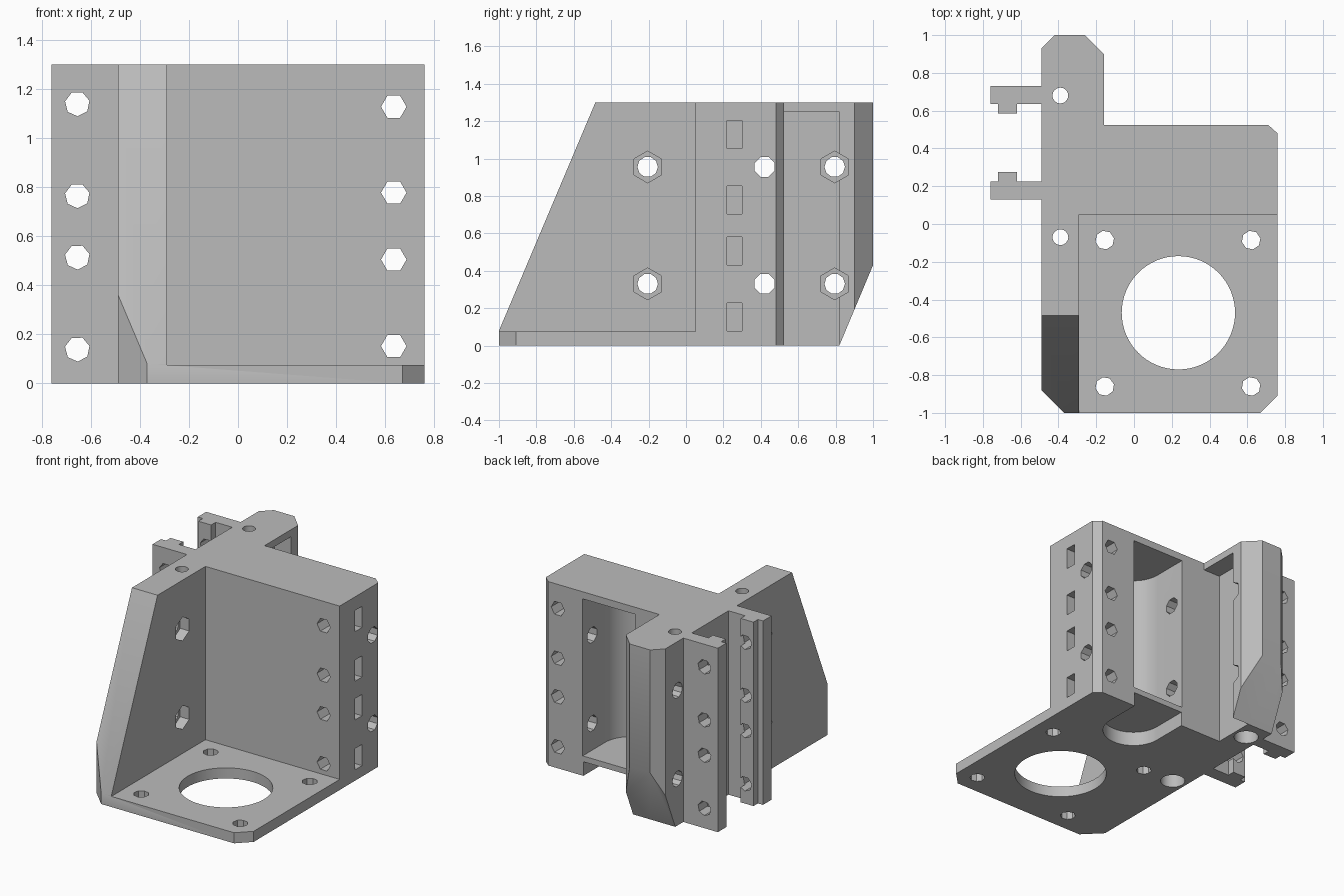
import bpy, bmesh
from math import sin, cos, pi, radians

if "Cube" in bpy.data.objects:
    bpy.data.objects.remove(bpy.data.objects["Cube"], do_unlink=True)

grey = bpy.data.materials.new("plain grey")
grey.use_nodes = True
grey.diffuse_color = (0.5, 0.5, 0.5, 1)
grey.node_tree.nodes["Principled BSDF"].inputs["Base Color"].default_value = (0.5, 0.5, 0.5, 1)


def prism(name, outline, axis, lo, hi):
    """Extrude a 2D outline along an axis from lo to hi."""
    place = {"x": lambda a, b, t: (t, a, b),
             "y": lambda a, b, t: (a, t, b),
             "z": lambda a, b, t: (a, b, t)}[axis]
    bm = bmesh.new()
    ends = [[bm.verts.new(place(a, b, t)) for a, b in outline] for t in (lo, hi)]
    bm.faces.new(ends[0])
    bm.faces.new(ends[1])
    n = len(outline)
    for i in range(n):
        j = (i + 1) % n
        bm.faces.new((ends[0][i], ends[0][j], ends[1][j], ends[1][i]))
    bmesh.ops.recalc_face_normals(bm, faces=bm.faces)
    mesh = bpy.data.meshes.new(name)
    bm.to_mesh(mesh)
    bm.free()
    mesh.materials.append(grey)
    obj = bpy.data.objects.new(name, mesh)
    bpy.context.collection.objects.link(obj)
    return obj


def rect(a0, a1, b0, b1):
    return [(a0, b0), (a1, b0), (a1, b1), (a0, b1)]


def ngon(a, b, r, n, phase=0.0):
    return [(a + r * cos(phase + 2 * pi * i / n), b + r * sin(phase + 2 * pi * i / n))
            for i in range(n)]


def u_shape(x, y, r, back, n=32):
    arc = [(x + r * cos(pi + pi * i / n), y + r * sin(pi + pi * i / n)) for i in range(n + 1)]
    return arc + [(x + r, back), (x - r, back)]


# Whole plan outline: base, block, fin and the two clamp flanges
H = 1.3
jaw = [(-0.49, 0.13), (-0.76, 0.13), (-0.76, 0.225), (-0.72, 0.225),
       (-0.72, 0.275), (-0.62, 0.275), (-0.62, 0.225), (-0.49, 0.225)]
other_jaw = [(x, 0.86 - y) for x, y in reversed(jaw)]
plan = [(-0.37, -1), (0.67, -1), (0.76, -0.91), (0.76, 0.48), (0.71, 0.525),
        (-0.16, 0.525), (-0.16, 0.9), (-0.26, 1), (-0.42, 1), (-0.49, 0.93)]
plan += other_jaw[::1] + jaw[::-1] + [(-0.49, -0.88)]
# keep the outline running clockwise down the flange side
start = len(plan) - 1 - 2 * len(jaw)
plan[start:-1] = other_jaw + jaw[::-1]
jaw_low, jaw_high = jaw[::-1], [(x, 0.86 - y) for x, y in jaw]
plan[start:-1] = jaw_high + jaw_low
bracket = prism("mount_bracket", plan, "z", 0, H)

cuts = []


def cut(outline, axis, lo, hi):
    cuts.append(prism("cutter", outline, axis, lo, hi))


# Space above the base plate, sloped side wall, tapered fin foot
cut(rect(-0.29, 1, -1.2, 0.05), "z", 0.075, 1.5)
cut([(-1.042, -0.02), (-1.3, -0.02), (-1.3, 1.5), (-0.4, 1.5)], "x", -0.6, -0.2)
cut([(0.799, -0.05), (1.2, -0.05), (1.2, 0.908)], "x", -0.6, 0)

# Motor opening and its screw holes
cut(ngon(0.235, -0.47, 0.3, 64), "z", -0.1, 0.2)
for x in (-0.155, 0.62):
    for y in (-0.86, -0.085):
        cut(ngon(x, y, 0.05, 8, 0.2), "z", -0.1, 0.2)

# Vertical bolt holes with wide recesses underneath
for y in (-0.07, 0.68):
    cut(ngon(-0.39, y, 0.042, 16), "z", -0.1, 1.5)
    cut(ngon(-0.39, y, 0.08, 24), "z", -0.1, 0.12)

# Bearing channel open to the back, with a notch under its floor
cut(u_shape(0.235, 0.275, 0.205, 0.7), "z", 0.14, 1.25)
cut(u_shape(0.235, 0.275, 0.2, 0.7), "z", -0.1, 0.1)

# Pocket in the side of the fin
cut([(-0.29, 0.525), (-0.1, 0.525), (-0.1, 0.82), (-0.29, 0.82)], "z", -0.1, 1.25)

# Cross bolts and hexagonal nut recesses
for z in (0.33, 0.955):
    for y in (-0.205, 0.795):
        cut(ngon(y, z, 0.055, 10), "x", -0.6, 0)
        cut(ngon(y, z, 0.085, 6, pi / 2), "x", -0.36, -0.1)
    cut(ngon(0.42, z, 0.057, 8, pi / 8), "x", -0.6, 0.9)

# Clamp screws through the flanges
for z in (0.14, 0.515, 0.765, 1.14):
    cut(ngon(-0.655, z, 0.051, 7, 0.25), "y", 0.05, 0.8)

# Block screws and their nut slots
for z in (0.152, 0.505, 0.778, 1.128):
    cut(ngon(0.635, z, 0.052, 6), "y", -0.1, 0.7)
    cut(rect(0.22, 0.3, z - 0.075, z + 0.075), "x", 0.56, 0.9)

for c in cuts:
    mod = bracket.modifiers.new("cut", "BOOLEAN")
    mod.operation = "DIFFERENCE"
    mod.solver = "EXACT"
    mod.object = c

# Bake the cuts and remove the cutters
bpy.context.view_layer.update()
graph = bpy.context.evaluated_depsgraph_get()
result = bpy.data.meshes.new_from_object(bracket.evaluated_get(graph))
bracket.modifiers.clear()
bracket.data = result
for c in cuts:
    bpy.data.objects.remove(c, do_unlink=True)
result.materials.clear()
result.materials.append(grey)
for p in result.polygons:
    p.material_index = 0

bpy.ops.object.select_all(action="DESELECT")
bracket.select_set(True)
bpy.context.view_layer.objects.active = bracket
bpy.ops.object.shade_smooth_by_angle(angle=radians(25))
